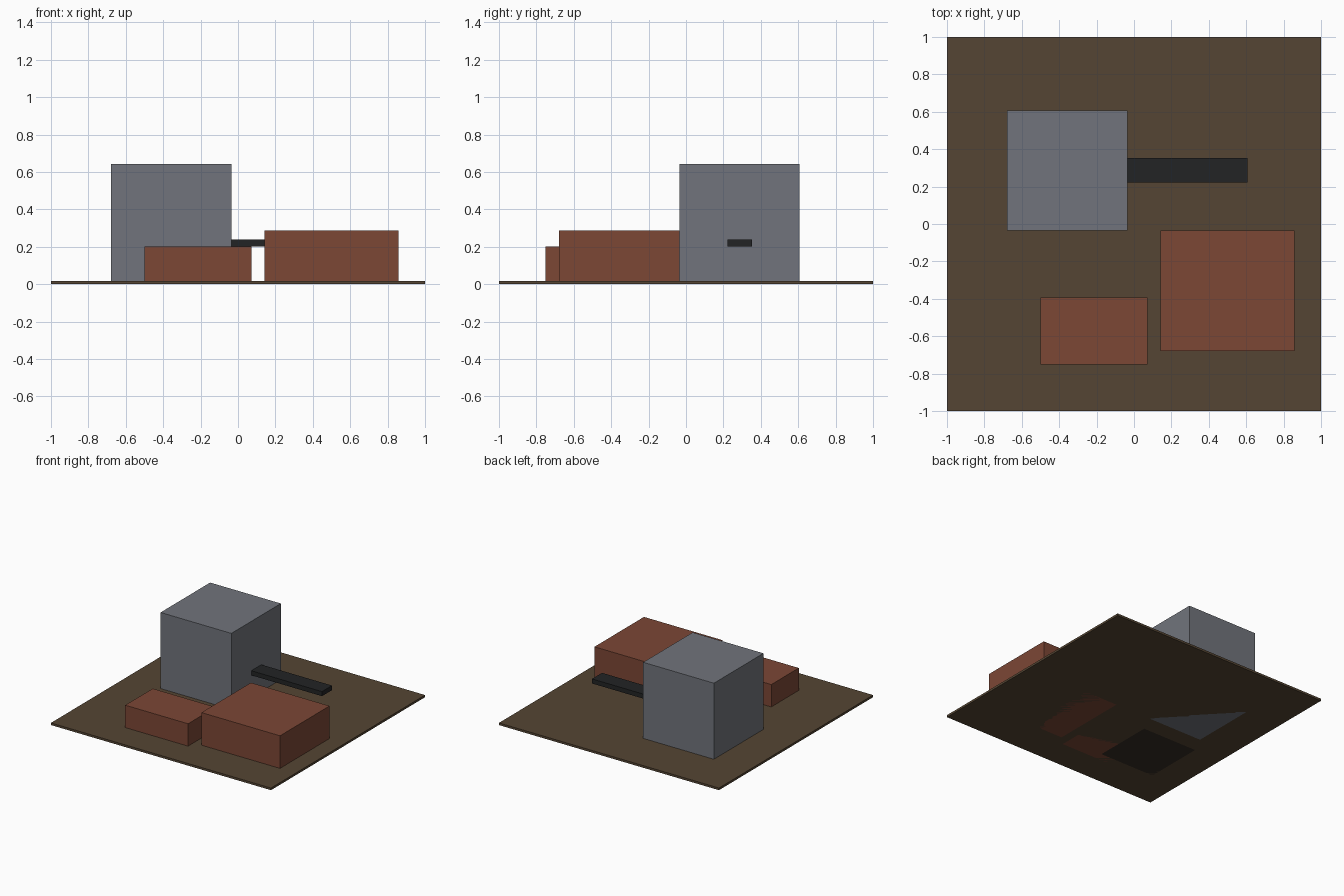
import bpy

if "Cube" in bpy.data.objects:
    bpy.data.objects.remove(bpy.data.objects["Cube"])

U = 2 / 56  # layout unit: the base is 56 units wide


def material(name, rgb):
    m = bpy.data.materials.new(name)
    m.diffuse_color = (*rgb, 1)
    m.use_nodes = True
    m.node_tree.nodes["Principled BSDF"].inputs["Base Color"].default_value = m.diffuse_color
    return m


def box(name, x, y, z, mat):
    """Box from (min, max) extents given in layout units."""
    spans = (x, y, z)
    bpy.ops.mesh.primitive_cube_add(
        size=1, location=[(a + b) / 2 * U for a, b in spans])
    ob = bpy.context.object
    ob.name = name
    ob.scale = [(b - a) * U for a, b in spans]
    bpy.ops.object.transform_apply(location=False, rotation=False, scale=True)
    ob.data.materials.append(mat)
    return ob


earth = material("earth", (0.091, 0.060, 0.033))
dark_earth = material("dark_earth", (0.035, 0.026, 0.018))
metal = material("grey_metal", (0.165, 0.175, 0.20))
rust = material("rust", (0.20, 0.063, 0.036))
black = material("black", (0.016, 0.017, 0.018))

# Ground slab with a thin dark patch set flush in its underside
box("ground_slab", (-28, 28), (-28, 28), (0, 0.5), earth)
box("dark_patch", (-21, -7), (-19, -5), (0, 0.3), dark_earth)

# Large grey block with the black bar projecting from its right face
box("grey_block", (-19, -1), (-1, 17), (0, 18), metal)
box("black_bar", (-1, 17), (6.25, 9.9), (5.6, 6.65), black)

# Two low rust-coloured blocks
box("large_rust_block", (4, 24), (-19, -1), (0, 8), rust)
box("small_rust_block", (-14, 2), (-21, -11), (0, 5.65), rust)
